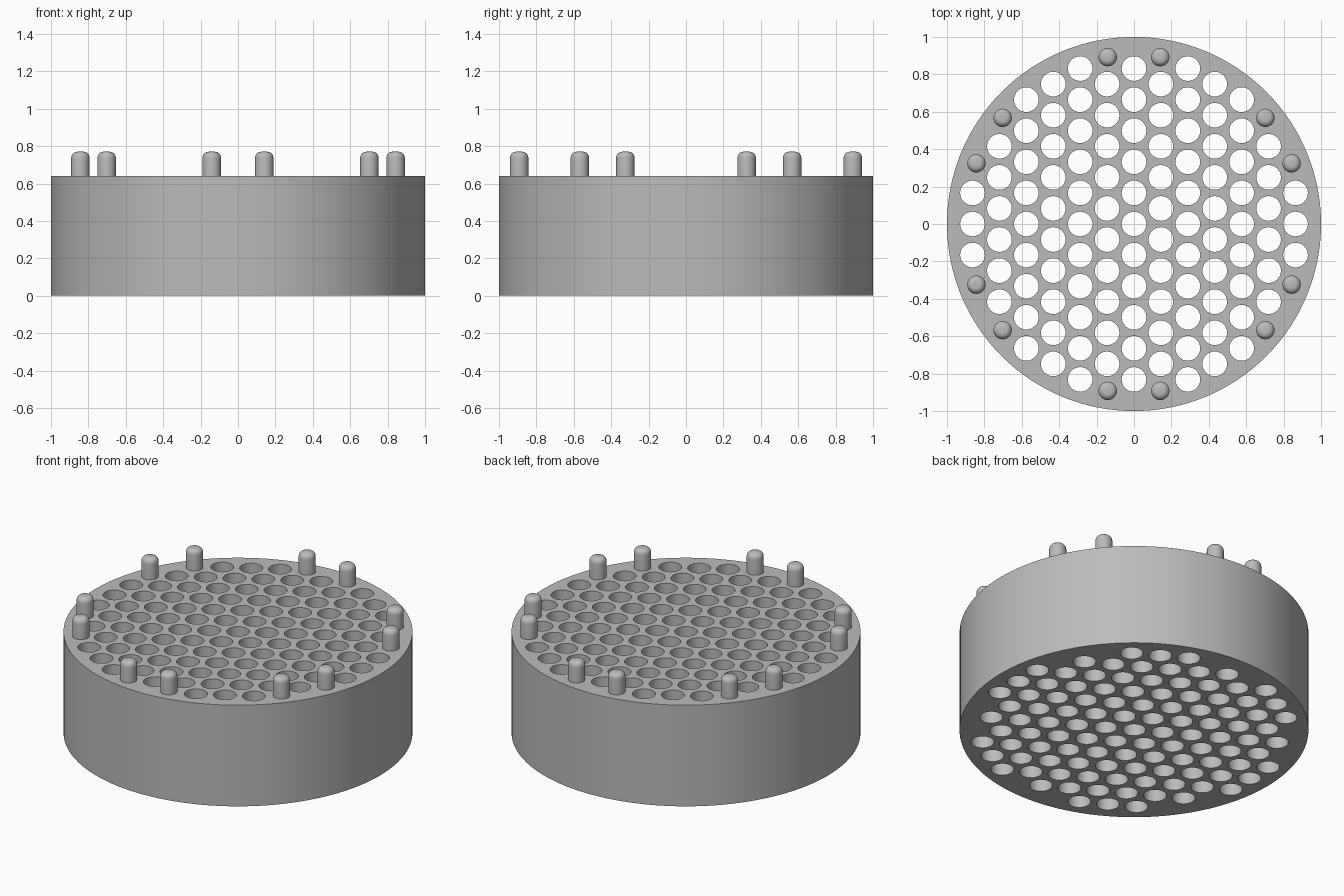
import bpy, bmesh, math
from mathutils import Matrix, Vector

cube = bpy.data.objects.get("Cube")
if cube:
    bpy.data.objects.remove(cube, do_unlink=True)

HEIGHT = 0.64
PITCH = 0.1662          # distance between neighbouring holes
HOLE_R = 0.066
PEG_R = 0.049
PEG_TOP = 0.77

grey = bpy.data.materials.new("plain grey")
grey.use_nodes = True
colour = (0.5, 0.5, 0.5, 1)
grey.diffuse_color = colour
bsdf = next(n for n in grey.node_tree.nodes if n.type == "BSDF_PRINCIPLED")
bsdf.inputs["Base Color"].default_value = colour


def add_object(name, bm):
    bmesh.ops.recalc_face_normals(bm, faces=bm.faces)
    mesh = bpy.data.meshes.new(name)
    bm.to_mesh(mesh)
    bm.free()
    mesh.materials.append(grey)
    obj = bpy.data.objects.new(name, mesh)
    bpy.context.collection.objects.link(obj)
    bpy.ops.object.select_all(action="DESELECT")
    obj.select_set(True)
    bpy.context.view_layer.objects.active = obj
    bpy.ops.object.shade_smooth_by_angle(angle=math.radians(35))
    return obj


# Hexagonal layout: inner points become holes, the outermost ring becomes pegs
holes, pegs = [], []
for col in range(-6, 7):
    for row in range(-6, 7):
        p = Vector((col * PITCH * math.sqrt(3) / 2, (row + 0.5 * (col % 2)) * PITCH, 0))
        if p.length < 0.9:
            holes.append(p)
        elif p.length < 0.95:
            pegs.append(p.normalized() * 0.903)

# Perforated body: outline and hole circles filled, then extruded upward
bm = bmesh.new()
bmesh.ops.create_circle(bm, segments=128, radius=1)
for p in holes:
    bmesh.ops.create_circle(bm, segments=32, radius=HOLE_R, matrix=Matrix.Translation(p))
bmesh.ops.triangle_fill(bm, edges=bm.edges[:], use_beauty=True, normal=(0, 0, 1))
top = bmesh.ops.extrude_face_region(bm, geom=bm.faces[:], use_keep_orig=True)
verts = [g for g in top["geom"] if isinstance(g, bmesh.types.BMVert)]
bmesh.ops.translate(bm, verts=verts, vec=(0, 0, HEIGHT))
add_object("perforated_body", bm)

# Round-topped pegs around the rim
base = HEIGHT - 0.01
for i, p in enumerate(pegs):
    bm = bmesh.new()
    depth = PEG_TOP - base
    bmesh.ops.create_cone(bm, cap_ends=True, segments=32, radius1=PEG_R, radius2=PEG_R,
                          depth=depth, matrix=Matrix.Translation((0, 0, depth / 2)))
    rim = [e for e in bm.edges if all(v.co.z > depth / 2 for v in e.verts)]
    bmesh.ops.bevel(bm, geom=rim, offset=0.032, segments=6, profile=0.5, affect="EDGES")
    peg = add_object(f"peg_{i + 1}", bm)
    peg.location = (p.x, p.y, base)
